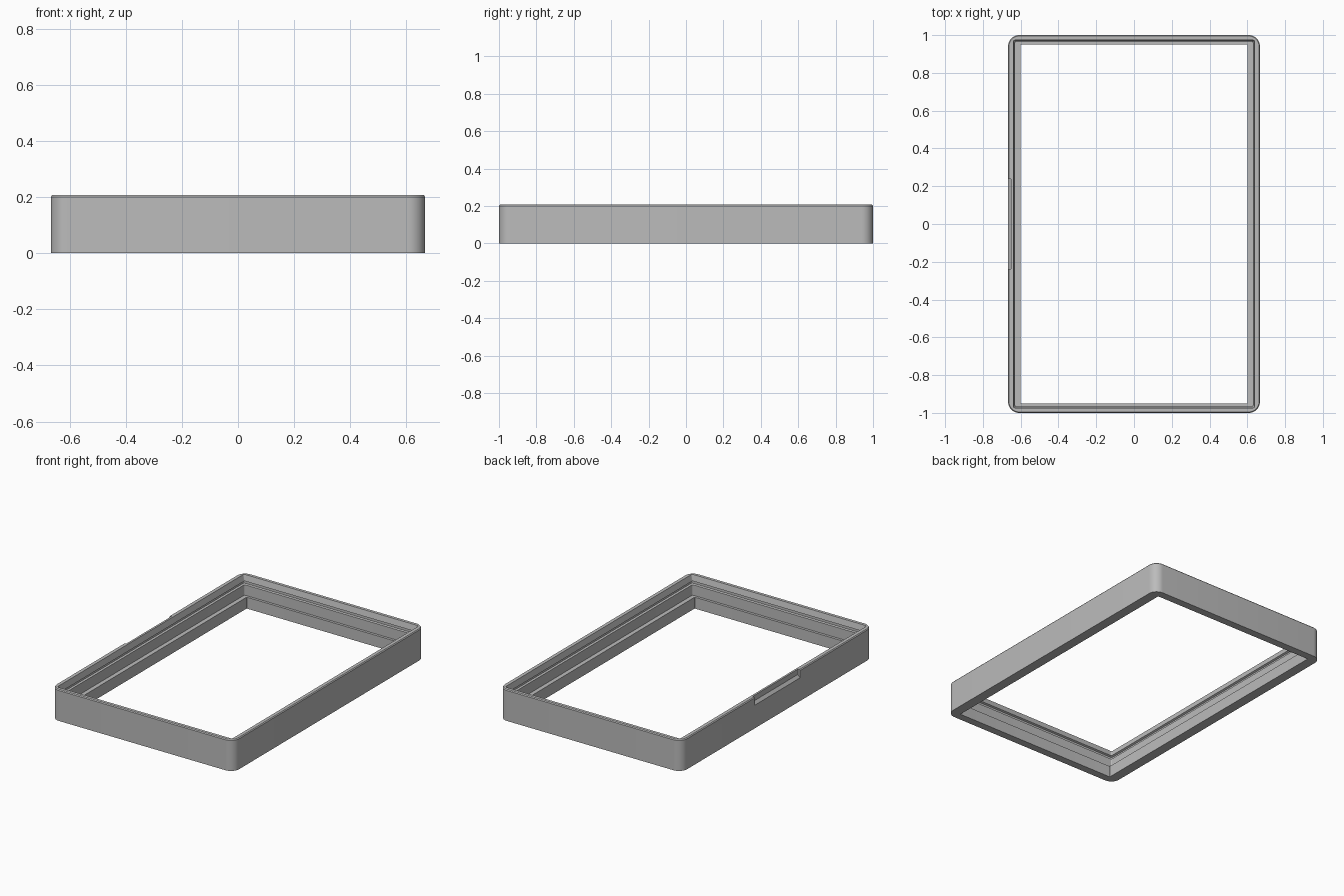
import bpy
import bmesh
from math import cos, sin, pi

if "Cube" in bpy.data.objects:
    bpy.data.objects.remove(bpy.data.objects["Cube"], do_unlink=True)

HALF_X, HALF_Y, HEIGHT = 0.667, 1.0, 0.207
CORNER_STEPS = 10

grey = bpy.data.materials.new("plain grey")
grey.use_nodes = True
colour = (0.5, 0.5, 0.5, 1)
grey.diffuse_color = colour
grey.node_tree.nodes["Principled BSDF"].inputs["Base Color"].default_value = colour


def make_object(name, bm):
    bmesh.ops.recalc_face_normals(bm, faces=bm.faces)
    mesh = bpy.data.meshes.new(name)
    bm.to_mesh(mesh)
    bm.free()
    obj = bpy.data.objects.new(name, mesh)
    bpy.context.collection.objects.link(obj)
    mesh.materials.append(grey)
    return obj


def rounded_loop(bm, inset_x, inset_y, z, radius):
    """Ring of vertices round a rectangle with rounded corners."""
    verts = []
    cx, cy = HALF_X - inset_x - radius, HALF_Y - inset_y - radius
    for corner, (sx, sy) in enumerate([(1, 1), (-1, 1), (-1, -1), (1, -1)]):
        for i in range(CORNER_STEPS + 1):
            a = (corner + i / CORNER_STEPS) * pi / 2
            verts.append(bm.verts.new((sx * cx + radius * cos(a),
                                       sy * cy + radius * sin(a), z)))
    return verts


# Frame cross-section: inset in x, inset in y, height, corner radius
SECTION = [
    (0, 0, 0, 0.06),
    (0, 0, HEIGHT - 0.006, 0.06),
    (0.005, 0.005, HEIGHT, 0.055),
    (0.028, 0.025, HEIGHT, 0.012),       # rim
    (0.038, 0.034, 0.168, 0.006),        # sloped snap bead
    (0.026, 0.023, 0.163, 0.006),        # groove
    (0.026, 0.023, 0.148, 0.006),
    (0.038, 0.034, 0.144, 0.006),
    (0.038, 0.034, 0.075, 0.006),        # ledge
    (0.066, 0.051, 0.075, 0.004),
    (0.066, 0.051, 0, 0.004),
]
bm = bmesh.new()
rings = [rounded_loop(bm, *row) for row in SECTION]
for k, ring in enumerate(rings):
    following = rings[(k + 1) % len(rings)]
    for i in range(len(ring)):
        j = (i + 1) % len(ring)
        bm.faces.new((ring[i], ring[j], following[j], following[i]))
frame = make_object("frame", bm)

# Finger notch in the outer top edge, with a sloped floor
bm = bmesh.new()
profile = [(-0.02, 0.153), (0, 0.153), (0.015, 0.172), (0.015, 0.25), (-0.02, 0.25)]
base = bm.faces.new([bm.verts.new((d - HALF_X, -0.237, z)) for d, z in profile])
side = bmesh.ops.extrude_face_region(bm, geom=[base])["geom"]
bmesh.ops.translate(bm, vec=(0, 0.474, 0),
                    verts=[v for v in side if isinstance(v, bmesh.types.BMVert)])
cutter = make_object("notch_cutter", bm)
cutter.hide_render = True

cut = frame.modifiers.new("notch", "BOOLEAN")
cut.operation = "DIFFERENCE"
cut.solver = "EXACT"
cut.object = cutter
bpy.ops.object.select_all(action="DESELECT")
frame.select_set(True)
bpy.context.view_layer.objects.active = frame
bpy.ops.object.modifier_apply(modifier=cut.name)
bpy.data.objects.remove(cutter, do_unlink=True)
bpy.ops.object.shade_smooth_by_angle(angle=pi / 8)
